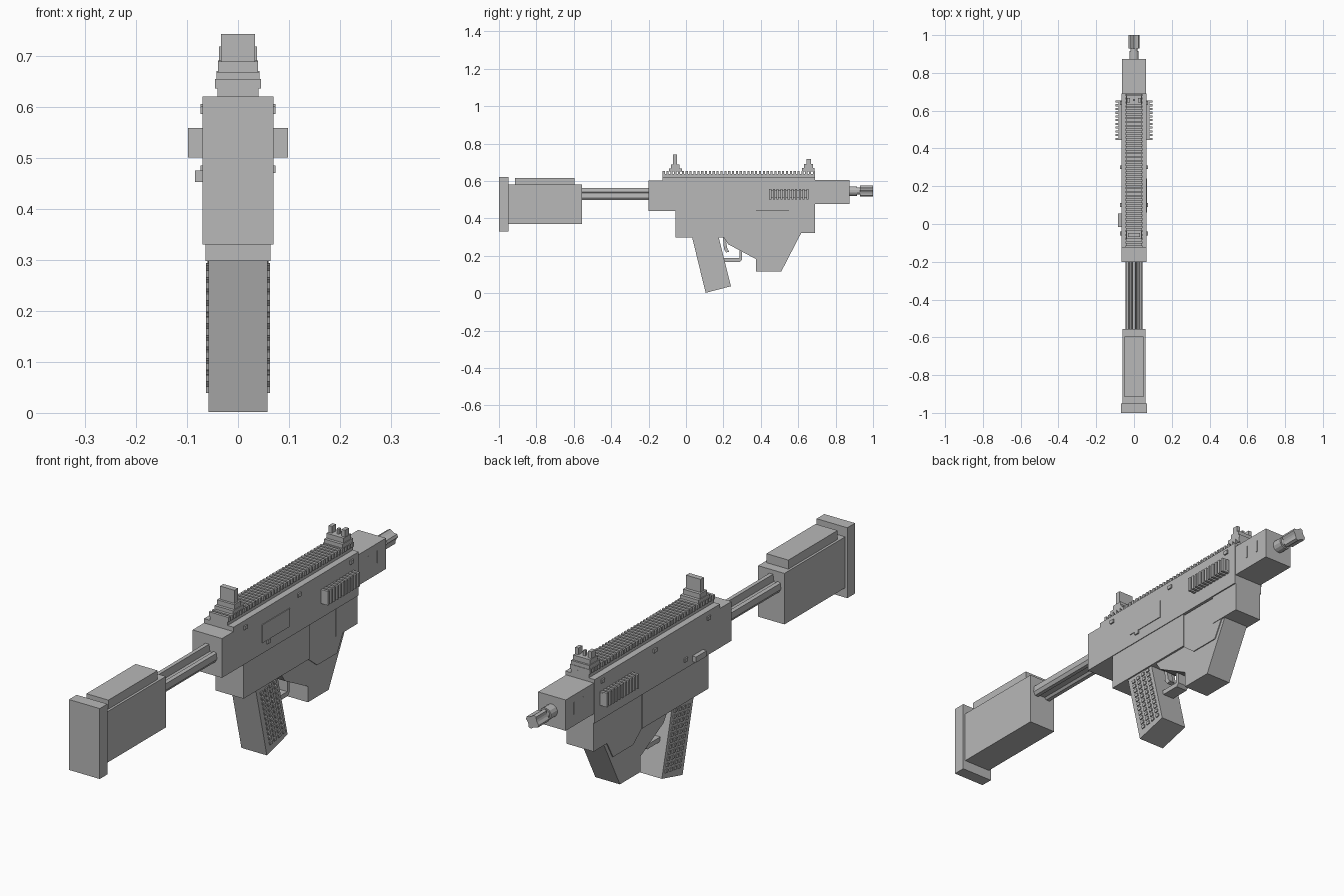
import bpy, bmesh, math
from mathutils import Vector

grey = bpy.data.materials.new("grey")
grey.diffuse_color = (0.48, 0.48, 0.48, 1)


def finish(name, bm):
    bmesh.ops.recalc_face_normals(bm, faces=bm.faces)
    me = bpy.data.meshes.new(name)
    bm.to_mesh(me)
    bm.free()
    me.materials.append(grey)
    ob = bpy.data.objects.new(name, me)
    bpy.context.collection.objects.link(ob)
    return ob


def add_prism(bm, pts, x0, x1):
    """Extrude a (y, z) outline from x0 to x1."""
    a = [bm.verts.new((x0, y, z)) for y, z in pts]
    b = [bm.verts.new((x1, y, z)) for y, z in pts]
    bm.faces.new(a)
    bm.faces.new(b[::-1])
    for i in range(len(pts)):
        j = (i + 1) % len(pts)
        bm.faces.new((a[i], a[j], b[j], b[i]))


def add_box(bm, x0, x1, y0, y1, z0, z1):
    add_prism(bm, [(y0, z0), (y1, z0), (y1, z1), (y0, z1)], x0, x1)


def boxes(name, items):
    bm = bmesh.new()
    for it in items:
        add_box(bm, *it)
    return finish(name, bm)


def prism(name, pts, w):
    bm = bmesh.new()
    add_prism(bm, pts, -w, w)
    return finish(name, bm)


def both(x0, x1, *rest):
    """The same box on the right and the left side."""
    return [(x0, x1, *rest), (-x1, -x0, *rest)]


def along_y(name, outline, y0, y1):
    """Extrude an (x, z) outline along y."""
    bm = bmesh.new()
    a = [bm.verts.new((x, y0, z)) for x, z in outline]
    b = [bm.verts.new((x, y1, z)) for x, z in outline]
    bm.faces.new(a)
    bm.faces.new(b[::-1])
    for i in range(len(a)):
        j = (i + 1) % len(a)
        bm.faces.new((a[i], a[j], b[j], b[i]))
    return finish(name, bm)


def ring(r, n, cz, cx=0, r2=None):
    """Circle outline; r2 alternates the radius in pairs to make flutes."""
    out = []
    for i in range(n):
        t = math.tau * (i + 0.5) / n
        rad = r2 if r2 and (i // 2) % 2 else r
        out.append((cx + rad * math.cos(t), cz + rad * math.sin(t)))
    return out


# Stock
boxes("butt_plate", [(-0.07, 0.07, -1, -0.95, 0.33, 0.62)])
boxes("stock_body", [(-0.06, 0.06, -0.95, -0.555, 0.37, 0.58)])
boxes("cheek_rest", [(-0.05, 0.05, -0.915, -0.595, 0.58, 0.617)])

# Ridged stock tube: two lower lobes and a raised spine
half = [(0.008, 0.563), (0.012, 0.535), (0.022, 0.528), (0.03, 0.54),
        (0.042, 0.535), (0.044, 0.51), (0.036, 0.497), (0.02, 0.497), (0.012, 0.505)]
along_y("stock_tube", half + [(-x, z) for x, z in half[::-1]], -0.57, -0.19)

# Receiver
prism("upper_receiver", [(-0.2, 0.44), (0.69, 0.44), (0.69, 0.62),
                         (-0.125, 0.62), (-0.125, 0.602), (-0.2, 0.602)], 0.067)
boxes("lower_receiver", [(-0.064, 0.064, -0.055, 0.375, 0.298, 0.44)])
prism("magazine_housing", [(0.2, 0.44), (0.2, 0.30), (0.225, 0.262), (0.375, 0.182),
                           (0.375, 0.117), (0.51, 0.117), (0.62, 0.33), (0.62, 0.44)], 0.056)
boxes("front_lower_block", [(-0.062, 0.062, 0.55, 0.69, 0.322, 0.44)])
prism("side_panel", [(0.37, 0.436), (0.37, 0.298), (0.43, 0.25), (0.56, 0.25),
                     (0.6, 0.322), (0.6, 0.41), (0.54, 0.436)], 0.06)
boxes("ejection_port", [(0.066, 0.07, 0.06, 0.24, 0.485, 0.56)])
pins = []
for y, z in ((-0.05, 0.585), (0.3, 0.585), (0.64, 0.59), (0.1, 0.47)):
    pins += both(0.066, 0.073, y - 0.01, y + 0.01, z, z + 0.015)
boxes("receiver_pins", pins)
boxes("selector_button", [(-0.084, -0.06, -0.015, 0.055, 0.452, 0.475)])

# Ribbed side grips
ribs = both(0.06, 0.083, 0.445, 0.655, 0.508, 0.553)
for i in range(11):
    y = 0.445 + i * 0.0198
    ribs += both(0.06, 0.098, y, y + 0.011, 0.5, 0.558)
boxes("side_ribs", ribs)

# Top rail with teeth
teeth = [(-0.04, 0.04, -0.125, 0.69, 0.62, 0.638)]
for i in range(40):
    y = -0.125 + i * 0.0206
    teeth.append((-0.045, 0.045, y, y + 0.0115, 0.635, 0.654))
boxes("top_rail", teeth)

# Sights
boxes("rear_sight", [(-0.042, 0.042, -0.092, -0.022, 0.65, 0.668),
                     (-0.039, 0.039, -0.08, -0.035, 0.668, 0.688),
                     (-0.033, 0.033, -0.07, -0.048, 0.688, 0.742)])
boxes("front_sight", [(-0.042, 0.042, 0.62, 0.688, 0.65, 0.67),
                      (-0.039, 0.039, 0.632, 0.68, 0.67, 0.69),
                      (-0.005, 0.005, 0.65, 0.662, 0.69, 0.712)]
      + both(0.022, 0.037, 0.643, 0.668, 0.69, 0.718))

# Barrel shroud with slot trim
boxes("barrel_shroud", [(-0.063, 0.063, 0.69, 0.873, 0.478, 0.605)])
slots = []
for y in (0.755, 0.815):
    slots += both(0.062, 0.0645, y, y + 0.006, 0.525, 0.575)
boxes("shroud_slots", slots)

# Barrel and fluted muzzle
along_y("barrel", ring(0.02, 12, 0.546), 0.86, 0.94)
along_y("muzzle", ring(0.03, 16, 0.546, 0, 0.022), 0.93, 1.0)
along_y("barrel_collar", ring(0.026, 12, 0.546), 0.873, 0.915)

# Pistol grip with raised studs on both sides
prism("pistol_grip", [(0.03, 0.31), (0.105, 0.002), (0.24, 0.037), (0.172, 0.31)], 0.058)
bm = bmesh.new()
origin, down, fwd = Vector((0.05, 0.285)), Vector((0.067, -0.258)), Vector((0.128, 0.02))
for row in range(11):
    for col in range(4):
        u, v = 0.06 + col * 0.22 , 0.03 + row * 0.088
        quad = [origin + fwd * (u + du) + down * (v + dv)
                for du, dv in ((0, 0), (0.12, 0), (0.12, 0.05), (0, 0.05))]
        add_prism(bm, [tuple(p) for p in quad], -0.0625, 0.0625)
finish("grip_studs", bm)

# Trigger and guard
prism("trigger", [(0.195, 0.31), (0.225, 0.31), (0.215, 0.27), (0.222, 0.235),
                  (0.232, 0.222), (0.215, 0.218), (0.203, 0.235), (0.2, 0.27)], 0.012)
prism("trigger_guard", [(0.19, 0.187), (0.2, 0.168), (0.288, 0.168), (0.3, 0.18),
                        (0.3, 0.245), (0.285, 0.245), (0.285, 0.187)], 0.025)
